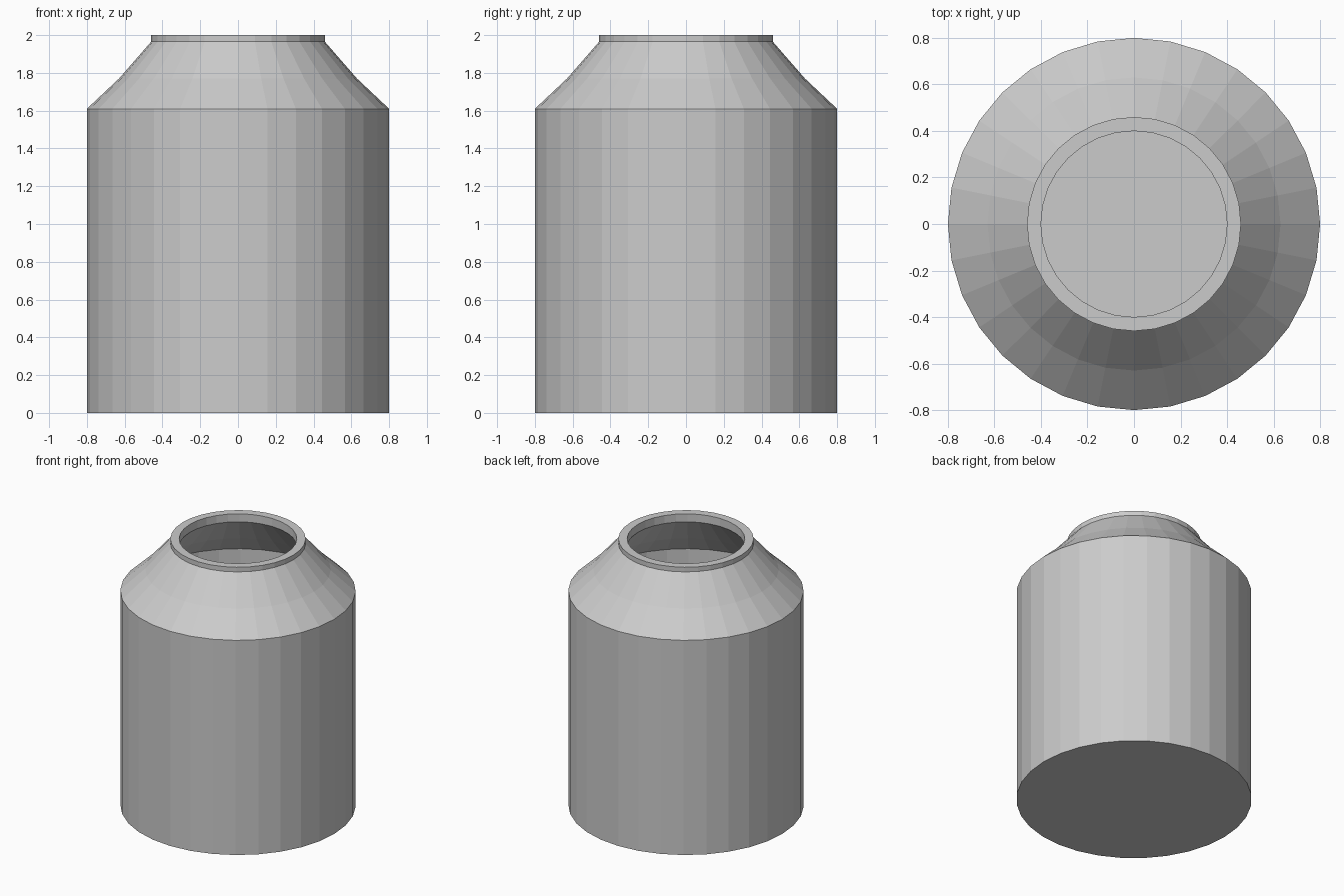
import bpy, bmesh, math

if "Cube" in bpy.data.objects:
    bpy.data.objects.remove(bpy.data.objects["Cube"])

SEGMENTS = 32

# Closed wall profile (radius, height): outside going up, then inside going down
profile = [(0.80, 0), (0.80, 1.61), (0.63, 1.77), (0.46, 1.965), (0.46, 2.0),
           (0.40, 2.0), (0.40, 1.94), (0.585, 1.73), (0.74, 1.58), (0.74, 0.06)]


def lathe(name, points):
    bm = bmesh.new()
    rings = []
    for r, z in points:
        rings.append([bm.verts.new((r * math.cos(a), r * math.sin(a), z))
                      for a in (2 * math.pi * i / SEGMENTS for i in range(SEGMENTS))])
    for low, high in zip(rings, rings[1:]):
        for i in range(SEGMENTS):
            j = (i + 1) % SEGMENTS
            bm.faces.new((low[i], low[j], high[j], high[i]))
    bm.faces.new(rings[0][::-1])   # underside
    bm.faces.new(rings[-1])        # inside floor
    mesh = bpy.data.meshes.new(name)
    bm.to_mesh(mesh)
    bm.free()
    obj = bpy.data.objects.new(name, mesh)
    bpy.context.collection.objects.link(obj)
    return obj


# Hollow jar with sloped shoulder and short neck
lathe("jar_body", profile)
